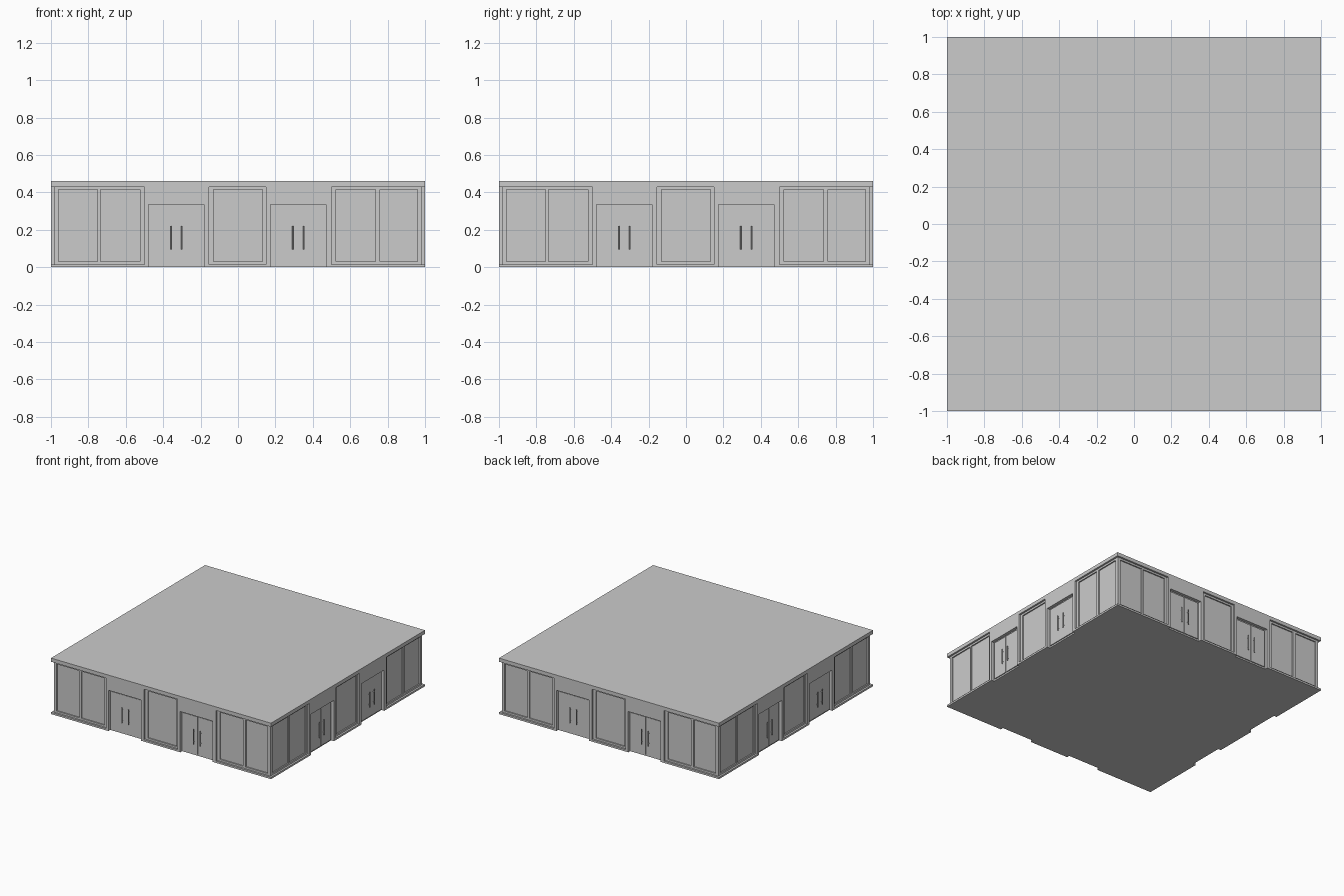
import bpy, bmesh, math
from mathutils import Matrix, Vector

if "Cube" in bpy.data.objects:
    bpy.data.objects.remove(bpy.data.objects["Cube"])

H = 0.46          # total height
BAND = 0.43       # underside of the roof fascia
PLINTH = 0.015    # top of the base strip
DOOR_H = 0.335


def box(bm, x0, x1, y0, y1, z0, z1):
    m = Matrix.Translation(((x0 + x1) / 2, (y0 + y1) / 2, (z0 + z1) / 2))
    m = m @ Matrix.Diagonal((x1 - x0, y1 - y0, z1 - z0, 1))
    bmesh.ops.create_cube(bm, size=1, matrix=m)


def rod(bm, x, y, z0, z1, r):
    bmesh.ops.create_cone(bm, cap_ends=True, segments=10, radius1=r, radius2=r,
                          depth=z1 - z0, matrix=Matrix.Translation((x, y, (z0 + z1) / 2)))


def finish(bm, name, angle=0.0):
    bmesh.ops.rotate(bm, verts=bm.verts, cent=Vector(), matrix=Matrix.Rotation(angle, 3, 'Z'))
    me = bpy.data.meshes.new(name)
    bm.to_mesh(me)
    bm.free()
    ob = bpy.data.objects.new(name, me)
    bpy.context.collection.objects.link(ob)


def window(bm, x0, x1, panes):
    # outer frame bars plus the slimmer posts between panes
    z0, z1, f, b = PLINTH, BAND, 0.015, -0.972
    box(bm, x0, x1, -0.985, b, z1 - f, z1)
    box(bm, x0, x1, -0.985, b, z0, z0 + f)
    edges = [x0] + [p for pane in panes for p in pane] + [x1]
    for i in range(0, len(edges), 2):
        box(bm, edges[i], edges[i + 1], -0.985, b, z0 + f, z1 - f)


windows = [(-0.985, -0.50, [(-0.96, -0.75), (-0.735, -0.525)]),
           (-0.155, 0.15, [(-0.13, 0.13)]),
           (0.50, 0.985, [(0.525, 0.735), (0.76, 0.96)])]
doors = [(-0.50, -0.478, -0.182, -0.155), (0.15, 0.175, 0.47, 0.50)]

# glazed core and roof slab
bm = bmesh.new()
box(bm, -0.975, 0.975, -0.975, 0.975, 0, BAND)
finish(bm, "glazed_core")
bm = bmesh.new()
box(bm, -1, 1, -1, 1, BAND, H)
finish(bm, "roof_slab")

for side, label in enumerate(("front", "right", "back", "left")):
    a = side * math.pi / 2

    # window frames and base strips
    frames, strips = bmesh.new(), bmesh.new()
    for x0, x1, panes in windows:
        window(frames, x0, x1, panes)
        e0 = -1 if x0 < -0.9 else x0
        e1 = 1 if x1 > 0.9 else x1
        box(strips, e0, e1, -1, -0.97, 0, PLINTH)
    finish(frames, label + "_window_frames", a)
    finish(strips, label + "_base_strip", a)

    # wall piers and lintels, door leaves, pull handles
    walls, leaves, handles = bmesh.new(), bmesh.new(), bmesh.new()
    for w0, d0, d1, w1 in doors:
        box(walls, w0, d0, -1, -0.97, 0, BAND)
        box(walls, d1, w1, -1, -0.97, 0, BAND)
        box(walls, d0, d1, -1, -0.97, DOOR_H, BAND)
        mid = (d0 + d1) / 2
        box(leaves, d0 + 0.012, mid - 0.002, -0.983, -0.97, 0.012, DOOR_H - 0.012)
        box(leaves, mid + 0.002, d1 - 0.012, -0.983, -0.97, 0.012, DOOR_H - 0.012)
        for s in (-1, 1):
            hx = mid + s * 0.03
            rod(handles, hx, -0.994, 0.095, 0.22, 0.004)
            for z in (0.115, 0.20):
                box(handles, hx - 0.002, hx + 0.002, -0.994, -0.98, z - 0.002, z + 0.002)
    finish(walls, label + "_door_walls", a)
    finish(leaves, label + "_door_leaves", a)
    finish(handles, label + "_door_handles", a)
